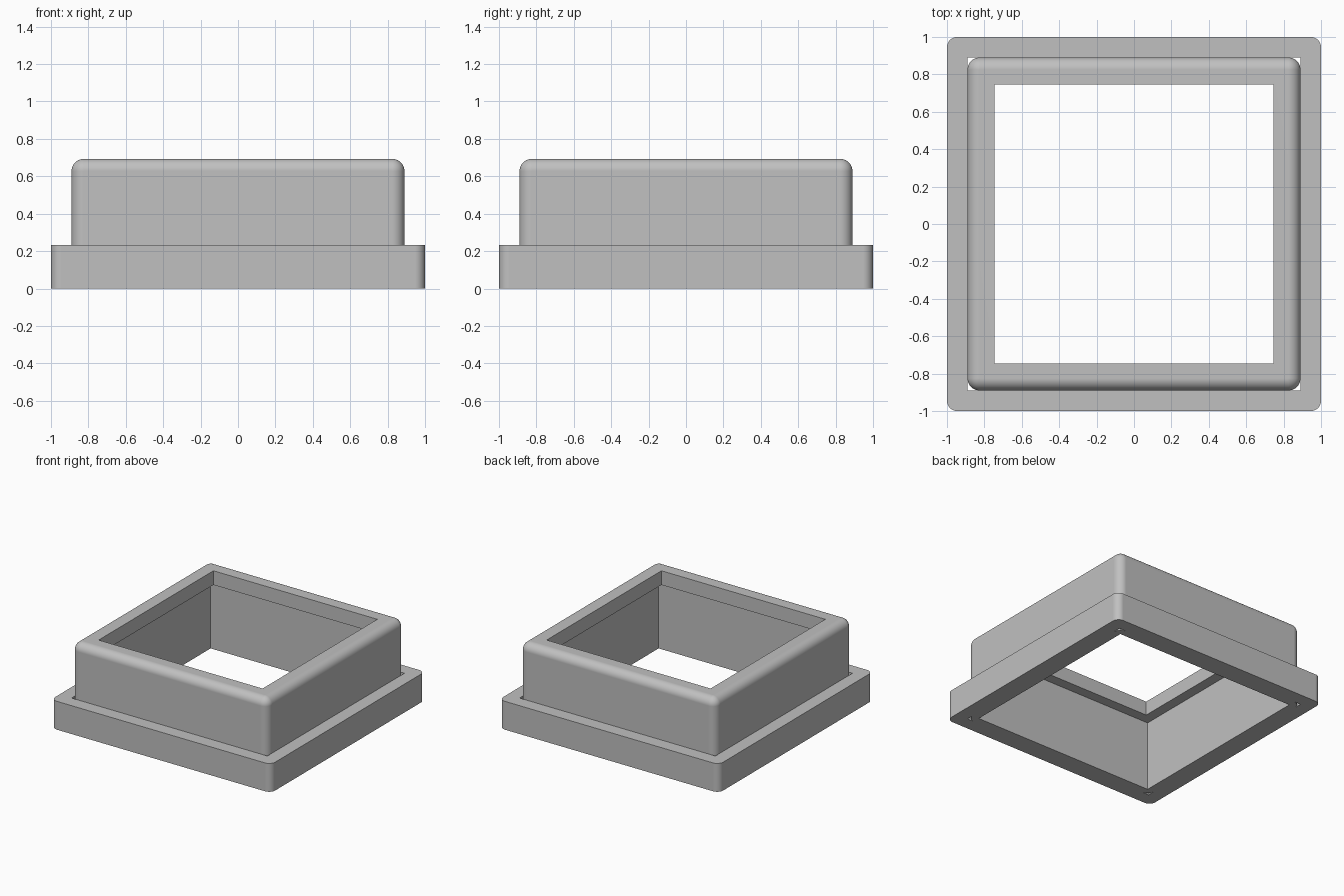
import bpy
import bmesh
from math import cos, sin, pi, radians

cube = bpy.data.objects.get("Cube")
if cube:
    bpy.data.objects.remove(cube, do_unlink=True)

STEPS = 10  # segments per rounded quarter

grey = bpy.data.materials.new("mid grey")
grey.use_nodes = True
colour = (0.53, 0.53, 0.53, 1)
grey.diffuse_color = colour
grey.node_tree.nodes["Principled BSDF"].inputs["Base Color"].default_value = colour


def square_ring(bm, half, radius, z):
    """Square loop with rounded corners; radius 0 gives sharp corners."""
    verts = []
    for quarter in range(4):
        mid = pi / 4 + quarter * pi / 2
        sx = 1 if cos(mid) > 0 else -1
        sy = 1 if sin(mid) > 0 else -1
        for i in range(STEPS + 1):
            a = (quarter + i / STEPS) * pi / 2
            verts.append(bm.verts.new((sx * (half - radius) + radius * cos(a),
                                       sy * (half - radius) + radius * sin(a), z)))
    return verts


def square_frame(name, profile):
    """Closed frame from a closed profile of (half width, corner radius, z)."""
    bm = bmesh.new()
    rings = [square_ring(bm, *p) for p in profile]
    count = len(rings[0])
    for k, ring in enumerate(rings):
        after = rings[(k + 1) % len(rings)]
        for i in range(count):
            j = (i + 1) % count
            bm.faces.new((ring[i], ring[j], after[j], after[i]))
    bmesh.ops.remove_doubles(bm, verts=bm.verts, dist=1e-5)
    bmesh.ops.recalc_face_normals(bm, faces=bm.faces)
    mesh = bpy.data.meshes.new(name)
    bm.to_mesh(mesh)
    bm.free()
    mesh.materials.append(grey)
    obj = bpy.data.objects.new(name, mesh)
    bpy.context.collection.objects.link(obj)
    bpy.ops.object.select_all(action="DESELECT")
    obj.select_set(True)
    bpy.context.view_layer.objects.active = obj
    bpy.ops.object.shade_smooth_by_angle(angle=radians(30))
    weighted = obj.modifiers.new("flat_face_normals", "WEIGHTED_NORMAL")
    weighted.keep_sharp = True
    return obj


# Base flange: rounded outside, sharp square opening
BODY, BASE_TOP = 0.89, 0.233
square_frame("base_flange", [(1, 0.055, 0), (1, 0.055, BASE_TOP),
                             (BODY, 0, BASE_TOP), (BODY, 0, 0)])

# Body wall: rounded corners and top edge, with an inward lip at the top
R, TOP, WALL, LIP, LIP_Z = 0.065, 0.693, 0.83, 0.745, 0.577
profile = [(BODY, R, 0)]
for i in range(STEPS + 1):
    a = i / STEPS * pi / 2
    profile.append((BODY - R + R * cos(a), R * cos(a), TOP - R + R * sin(a)))
profile += [(LIP, 0, TOP), (LIP, 0, LIP_Z), (WALL, 0, LIP_Z), (WALL, 0, 0)]
square_frame("body_wall", profile)
